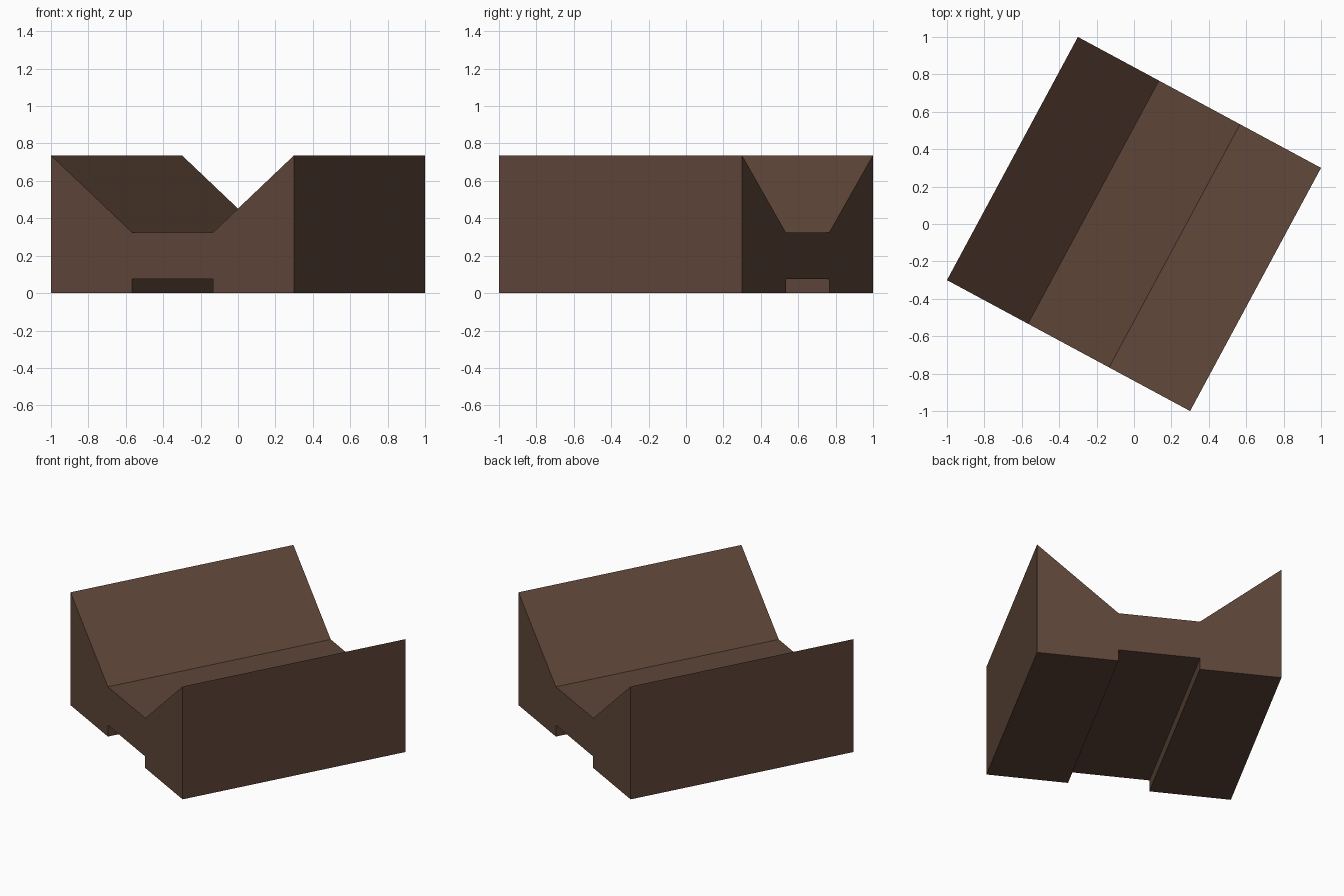
import bpy, bmesh, math
from mathutils import Matrix

if "Cube" in bpy.data.objects:
    bpy.data.objects.remove(bpy.data.objects["Cube"])

W = math.hypot(1.3, 0.7)          # side of the square footprint
H, VALLEY, NOTCH = 0.737, 0.325, 0.075
a, b = W / 2, W / 6               # outer edge, middle-third edge

brown = bpy.data.materials.new("dark brown")
brown.diffuse_color = (0.112, 0.060, 0.040, 1)
brown.use_nodes = True
brown.node_tree.nodes["Principled BSDF"].inputs["Base Color"].default_value = brown.diffuse_color

# Cross-section: trough on top, shallow groove below
half = [(b, NOTCH), (b, 0), (a, 0), (a, H), (b, VALLEY)]
profile = half + [(-x, z) for x, z in reversed(half)]

# Extrude the cross-section along its length
bm = bmesh.new()
end = bm.faces.new([bm.verts.new((x, -W / 2, z)) for x, z in profile])
ext = bmesh.ops.extrude_face_region(bm, geom=[end], use_keep_orig=True)
moved = [v for v in ext["geom"] if isinstance(v, bmesh.types.BMVert)]
bmesh.ops.translate(bm, verts=moved, vec=(0, W, 0))
bmesh.ops.recalc_face_normals(bm, faces=bm.faces)

# Turn the block on the ground
bm.transform(Matrix.Rotation(math.atan2(-0.7, 1.3), 4, 'Z'))
mesh = bpy.data.meshes.new("trough_block")
bm.to_mesh(mesh)
bm.free()
mesh.materials.append(brown)
block = bpy.data.objects.new("trough_block", mesh)
bpy.context.collection.objects.link(block)
